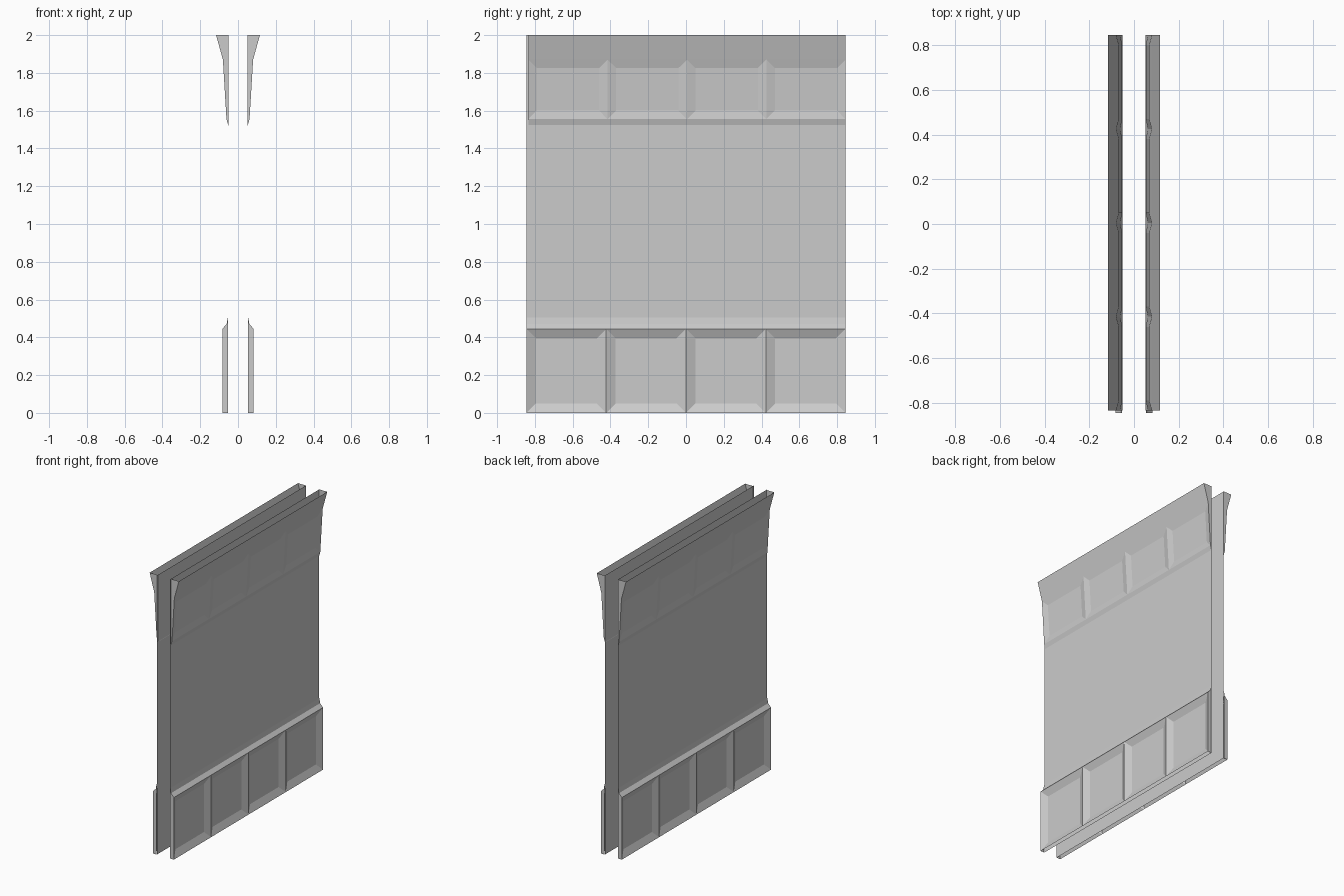
import bpy
import bmesh

cube = bpy.data.objects.get("Cube")
if cube:
    bpy.data.objects.remove(cube, do_unlink=True)

grey = bpy.data.materials.new("plain grey")
grey.use_nodes = True
colour = (0.6, 0.6, 0.6, 1)
grey.diffuse_color = colour
grey.node_tree.nodes["Principled BSDF"].inputs["Base Color"].default_value = colour


def finish(name, bm):
    """Turn a bmesh into an object mirrored to both sides of the wall."""
    mesh = bpy.data.meshes.new(name)
    bm.to_mesh(mesh)
    bm.free()
    mesh.materials.append(grey)
    obj = bpy.data.objects.new(name, mesh)
    bpy.context.collection.objects.link(obj)
    mirror = obj.modifiers.new("both sides", 'MIRROR')
    mirror.use_clip = False
    mirror.use_mirror_merge = False
    return obj


def panelled_trim(name, profile, panel_row, wall_x, y0, y1, border, depth):
    """Sweep an open profile along y in four bays and sink one row as panels."""
    bm = bmesh.new()
    bays = 4
    rings = []
    for i in range(bays + 1):
        y = y0 + (y1 - y0) * i / bays
        rings.append([bm.verts.new((x, y, z)) for x, z in profile])
    panels = []
    for a, b in zip(rings, rings[1:]):
        for row in range(len(profile) - 1):
            face = bm.faces.new((a[row], b[row], b[row + 1], a[row + 1]))
            if row == panel_row:
                panels.append(face)
    # End caps reach back to the wall
    for ring, flip in ((rings[0], False), (rings[-1], True)):
        y = ring[0].co.y
        cap = list(ring)
        for z in (profile[-1][1], profile[0][1]):
            end = ring[-1] if z == profile[-1][1] else ring[0]
            if abs(end.co.x - wall_x) > 0.001:
                cap.append(bm.verts.new((wall_x, y, z)))
        bm.faces.new(cap[::-1] if flip else cap)
    bm.normal_update()
    bmesh.ops.inset_individual(bm, faces=panels, thickness=border,
                               depth=-depth, use_even_offset=True)
    return finish(name, bm)


# Thin wall sheets
bm = bmesh.new()
corners = ((-0.845, 0), (0.845, 0), (0.845, 2), (-0.845, 2))
bm.faces.new([bm.verts.new((0.052, y, z)) for y, z in corners])
finish("wall_sheets", bm)

# Lower wainscot with four sunken panels and a chamfered cap
panelled_trim("base_panelling",
              [(0.083, 0), (0.083, 0.445), (0.06, 0.47), (0.054, 0.505)],
              0, 0.054, -0.845, 0.845, 0.05, 0.022)

# Flared cornice, open on top, with shallow panels
panelled_trim("cornice",
              [(0.051, 1.52), (0.061, 1.555), (0.08, 1.87), (0.116, 2)],
              1, 0.051, -0.835, 0.845, 0.045, 0.01)
